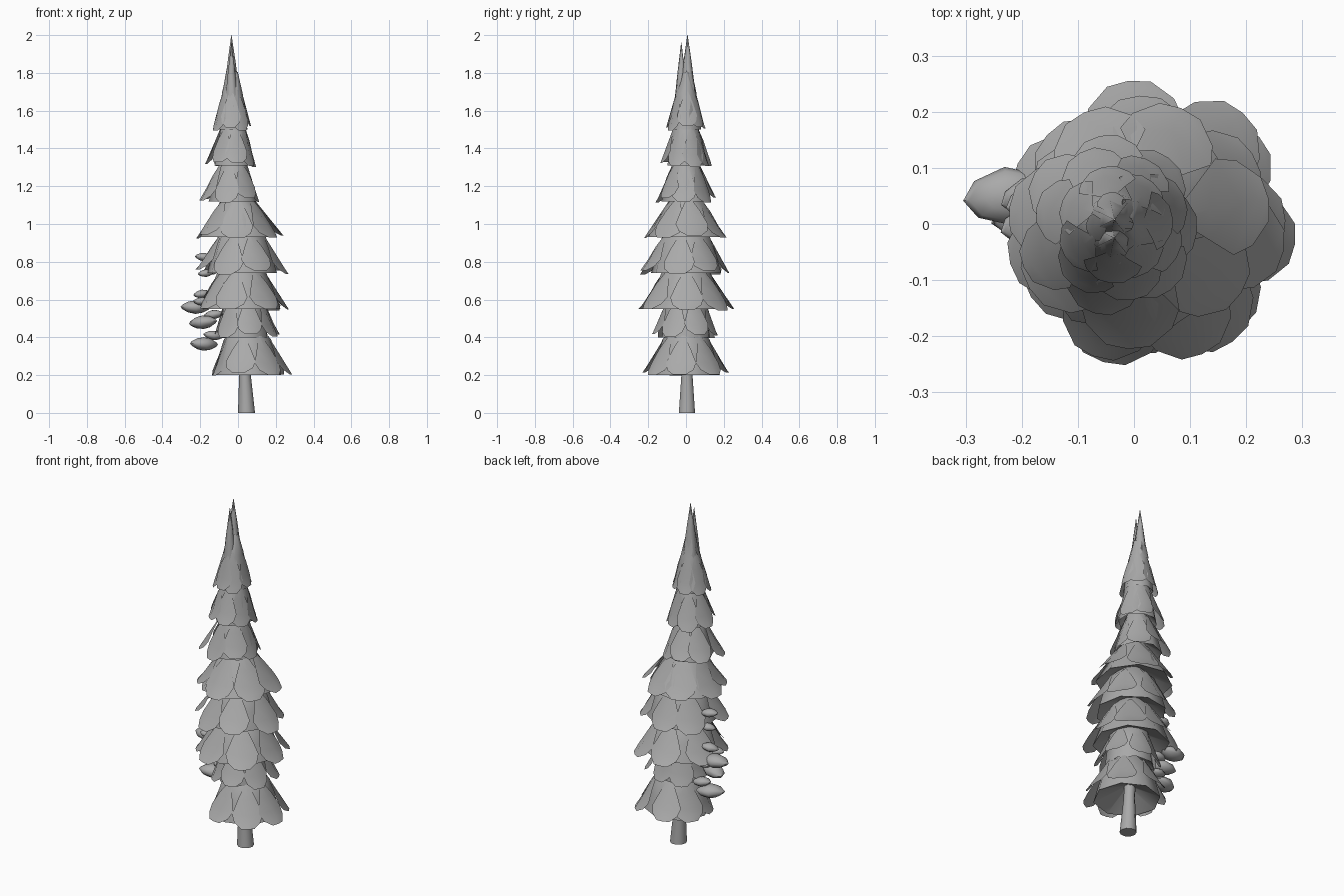
import bpy, bmesh, math, random
from math import sin, cos, pi, radians
from mathutils import Vector, Matrix

random.seed(4)
if "Cube" in bpy.data.objects:
    bpy.data.objects.remove(bpy.data.objects["Cube"])

grey = bpy.data.materials.new("plain grey")
grey.use_nodes = True
colour = (0.4, 0.4, 0.4, 1)
grey.diffuse_color = colour
grey.node_tree.nodes["Principled BSDF"].inputs["Base Color"].default_value = colour


def finish(name, bm, angle=40):
    mesh = bpy.data.meshes.new(name)
    bm.normal_update()
    bm.to_mesh(mesh)
    bm.free()
    mesh.materials.append(grey)
    obj = bpy.data.objects.new(name, mesh)
    bpy.context.collection.objects.link(obj)
    bpy.ops.object.select_all(action="DESELECT")
    obj.select_set(True)
    bpy.context.view_layer.objects.active = obj
    bpy.ops.object.shade_smooth_by_angle(angle=radians(angle))


def loft(bm, rows, closed=False):
    """Skin a list of equally long point rows."""
    grid = [[bm.verts.new(p) for p in row] for row in rows]
    n = len(rows[0])
    for a, b in zip(grid, grid[1:]):
        for i in range(n if closed else n - 1):
            j = (i + 1) % n
            bm.faces.new((a[i], b[i], b[j], a[j]))
    return grid


def ring(x, y, z, r, sides, turn=0.0):
    return [Vector((x + r * cos(turn + 2 * pi * i / sides),
                    y + r * sin(turn + 2 * pi * i / sides), z)) for i in range(sides)]


def lean(z):
    return 0.045 - 0.04 * z


# Trunk, leaning slightly to one side
bm = bmesh.new()
rows = [ring(lean(z), 0.005, z, r, 10) for z, r in ((0, 0.045), (0.2, 0.031), (1.6, 0.01))]
grid = loft(bm, rows[::-1], True)
bm.faces.new(grid[-1][::-1])
finish("trunk", bm)


# A leaf is a bent sheet: narrow at the top, broad below, with a clipped tip
LEAF = ((0, 0.1), (0.35, 0.6), (0.7, 1), (0.88, 0.88), (1, 0.45))


def add_leaf(bm, x, y, top, bottom, r_top, r_bottom, angle, width):
    rows = []
    for t, w in LEAF:
        r = r_top + (r_bottom - r_top) * t
        z = top + (bottom - top) * t
        row = []
        for s in (-1, 0, 1):
            side = s * w * width
            out = r - 0.35 * width * (s * w) ** 2
            row.append(Vector((x + out * cos(angle) - side * sin(angle),
                               y + out * sin(angle) + side * cos(angle), z)))
        rows.append(row)
    loft(bm, rows)


# Tiers: bottom, centre x, skirt radius, shoulder radius, leaf reach, leaf shift in x, turn
TIERS = (
    (0.20, 0.05, 0.18, 0.125, 0.23, 0.025, -5),
    (0.40, 0.03, 0.135, 0.11, 0.18, 0.015, 20),
    (0.55, 0.02, 0.205, 0.13, 0.255, 0.0, 0),
    (0.74, 0.02, 0.19, 0.13, 0.24, 0.0, -12),
    (0.93, 0.0, 0.205, 0.09, 0.232, 0.0, 12),
    (1.12, -0.025, 0.13, 0.075, 0.165, -0.015, 0),
    (1.31, -0.025, 0.105, 0.072, 0.135, -0.01, 20),
    (1.50, -0.03, 0.08, 0.055, 0.10, -0.005, 0),
)
RISE = 0.19
for n, (low, cx, skirt, shoulder, reach, shift, turn) in enumerate(TIERS):
    turn = radians(turn)
    # Faceted skirt, closing onto the trunk inside the tier above, with a hollowed underside
    bm = bmesh.new()
    rows = [ring(lean(low), 0, low + 1.6 * RISE, 0.014, 8, turn),
            ring(cx, 0, low + RISE, shoulder, 8, turn),
            ring(cx, 0, low + 0.5 * RISE, 0.54 * skirt + 0.46 * shoulder, 8, turn),
            ring(cx, 0, low, skirt, 8, turn),
            ring(lean(low), 0, low + 0.45 * RISE, 0.02, 8, turn)]
    loft(bm, rows, True)
    finish(f"skirt_{n + 1}", bm, 50)
    # Ring of long leaves hanging free of the skirt
    bm = bmesh.new()
    count = 7
    for i in range(count):
        angle = turn + 2 * pi * i / count + random.uniform(-0.12, 0.12)
        far = reach * random.uniform(0.92, 1.06) + shift * cos(angle)
        drop = low + random.uniform(-0.008, 0.02)
        add_leaf(bm, cx, 0, low + 1.1 * RISE, drop, shoulder * 0.88, far, angle,
                 0.03 + skirt * 0.28)
    finish(f"leaves_{n + 1}", bm, 50)

# Pointed crown: one tall spike, one shorter, and small leaves at their foot
bm = bmesh.new()
for x, y, low, high, r in ((-0.035, 0.008, 1.68, 2.0, 0.045), (-0.035, -0.025, 1.6, 1.96, 0.042)):
    base = ring(x, y, low, r, 7)
    mid = ring(x, y, low + 0.55 * (high - low), r * 0.5, 7)
    tip = ring(x, y, high, 0.001, 7)
    loft(bm, (tip, mid, base), True)
for a in (30, 100, 200, 300):
    add_leaf(bm, -0.035, 0.005, 1.87, 1.69, 0.014, 0.052, radians(a), 0.026)
finish("crown", bm, 60)

# Shelf growths on the model's right: plump lenses drawn out to a point at each end
GROWTHS = ((-0.18, 0.03, 0.365, 0.08), (-0.185, 0.01, 0.48, 0.08), (-0.225, 0.05, 0.56, 0.08),
           (-0.13, 0.04, 0.41, 0.055), (-0.13, 0.03, 0.52, 0.055), (-0.19, 0.05, 0.63, 0.05),
           (-0.17, 0.04, 0.74, 0.045), (-0.18, 0.04, 0.825, 0.05), (-0.19, 0.0, 0.59, 0.05))
bm = bmesh.new()
for x, y, z, r in GROWTHS:
    made = bmesh.ops.create_uvsphere(bm, u_segments=8, v_segments=6, radius=1)["verts"]
    for v in made:
        reach = abs(v.co.x)
        v.co.y *= 1 - 0.3 * reach ** 3
        v.co.z *= 1 - 0.4 * reach ** 2
    turn = Matrix.Rotation(random.uniform(-0.4, 0.4), 4, "Z")
    tilt = Matrix.Rotation(random.uniform(-0.15, 0.15), 4, "Y")
    place = (Matrix.Translation((x, y, z)) @ turn @ tilt
             @ Matrix.Diagonal((r, r * 0.65, r * 0.45, 1)))
    bmesh.ops.transform(bm, matrix=place, verts=made)
finish("shelf_growths", bm)
